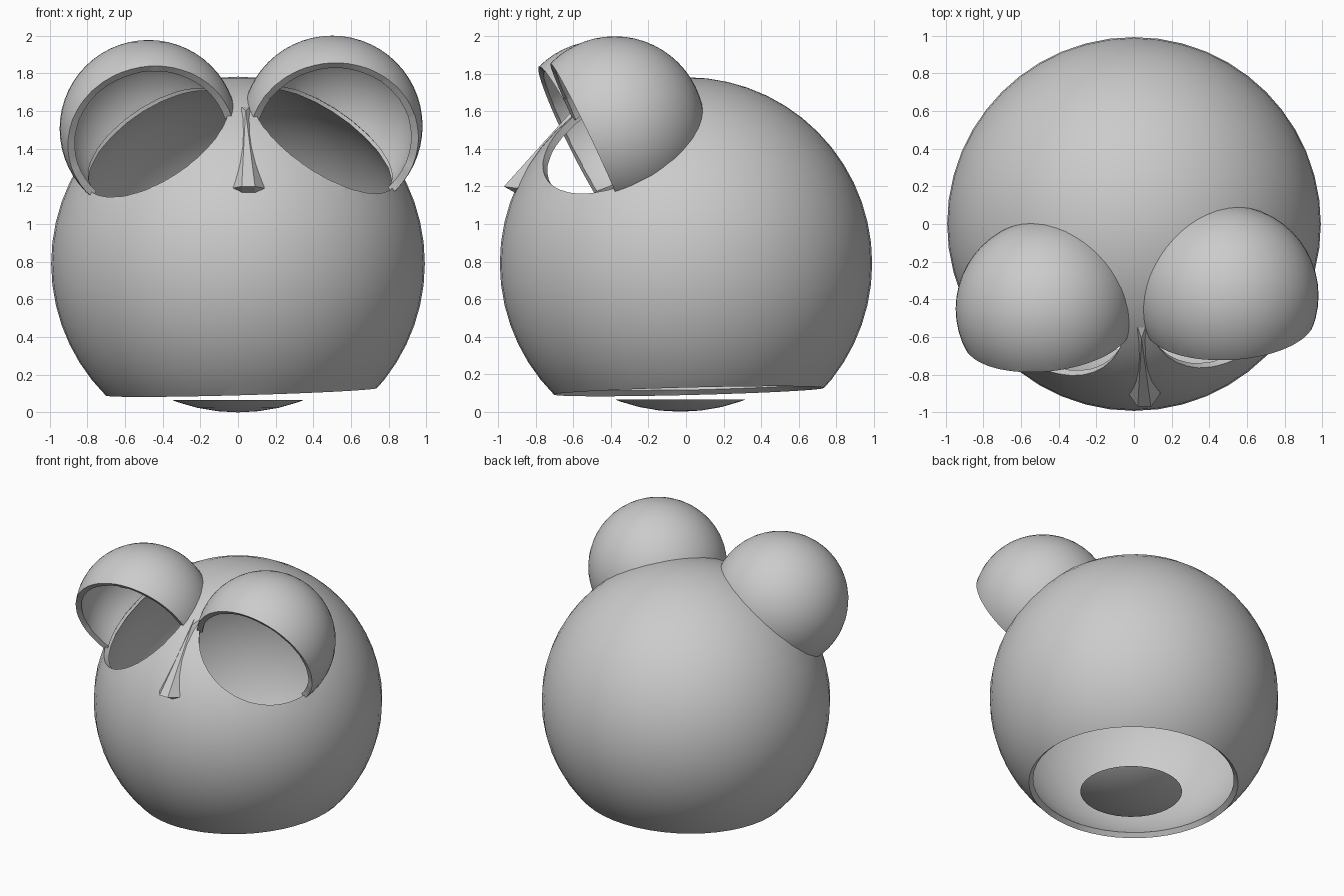
import bpy, bmesh, math
from mathutils import Vector

cube = bpy.data.objects.get("Cube")
if cube:
    bpy.data.objects.remove(cube, do_unlink=True)

grey = bpy.data.materials.new("plain_grey")
grey.use_nodes = True
grey.diffuse_color = (0.6, 0.6, 0.6, 1)
grey.node_tree.nodes["Principled BSDF"].inputs["Base Color"].default_value = (0.6, 0.6, 0.6, 1)

HEAD_C, HEAD_R, WALL = Vector((0, 0, 0.79)), 0.992, 0.04


def make_object(name, bm):
    mesh = bpy.data.meshes.new(name)
    bm.to_mesh(mesh)
    bm.free()
    mesh.materials.append(grey)
    obj = bpy.data.objects.new(name, mesh)
    bpy.context.collection.objects.link(obj)
    return obj


def ball(name, centre, radius, plane=None, fill=False):
    """Sphere, optionally cut by a plane (point, normal) that drops the normal side."""
    bm = bmesh.new()
    bmesh.ops.create_uvsphere(bm, u_segments=48, v_segments=28, radius=radius)
    bmesh.ops.translate(bm, verts=bm.verts, vec=centre)
    if plane:
        cut = bmesh.ops.bisect_plane(bm, geom=bm.verts[:] + bm.edges[:] + bm.faces[:],
                                     plane_co=plane[0], plane_no=plane[1], clear_outer=True)
        if fill:
            rim = [e for e in cut["geom_cut"] if isinstance(e, bmesh.types.BMEdge)]
            bmesh.ops.contextual_create(bm, geom=rim)
            bmesh.ops.recalc_face_normals(bm, faces=bm.faces)
    return make_object(name, bm)


def helper(obj):
    obj.hide_render = True
    obj.hide_set(True)
    return obj


def thicken(obj):
    mod = obj.modifiers.new("wall", 'SOLIDIFY')
    mod.thickness, mod.offset = WALL, -1


def carve(obj, cutter):
    mod = obj.modifiers.new("carve", 'BOOLEAN')
    mod.operation, mod.solver, mod.object = 'DIFFERENCE', 'EXACT', cutter


def finish(obj, angle=35):
    bpy.ops.object.select_all(action='DESELECT')
    obj.select_set(True)
    bpy.context.view_layer.objects.active = obj
    for mod in list(obj.modifiers):
        bpy.ops.object.modifier_apply(modifier=mod.name)
    bpy.ops.object.shade_smooth_by_angle(angle=math.radians(angle))


# Hollow head with a slightly tilted open base
head = ball("head", HEAD_C, HEAD_R, (Vector((0, 0, 0.108)), Vector((0.028, 0.025, -1))))
thicken(head)
head_hollow = helper(ball("head_hollow", HEAD_C, HEAD_R - WALL / 2))

# Domed eyelids: centre, radius, point on rim, rim facing direction
lids = {
    "left": ((0.5, -0.38, 1.52), 0.48, (0.5, -0.72, 1.85), (0.05, -0.9, -0.43)),
    "right": ((-0.475, -0.45, 1.505), 0.472, (-0.47, -0.78, 1.83), (0.1, -0.89, -0.44)),
}
for side, (centre, radius, point, facing) in lids.items():
    lid = ball(side + "_eyelid", Vector(centre), radius, (Vector(point), Vector(facing)))
    thicken(lid)
    carve(lid, head_hollow)
    finish(lid)
    # Eye opening through the head
    carve(head, helper(ball(side + "_eye_cutter", Vector(centre), radius - WALL / 2)))
finish(head)

# Faceted nose running down from the bridge
bm = bmesh.new()
for p in [(0.02, -0.55, 1.62), (0.06, -0.55, 1.62), (0.04, -0.61, 1.6),
          (-0.03, -0.9, 1.19), (0.02, -0.97, 1.2), (0.09, -0.97, 1.2),
          (0.14, -0.9, 1.19), (0.09, -0.89, 1.155), (0.02, -0.89, 1.155)]:
    bm.verts.new(p)
bmesh.ops.convex_hull(bm, input=bm.verts[:])
bmesh.ops.recalc_face_normals(bm, faces=bm.faces)
make_object("nose", bm)

# Shallow rounded base plate below the opening
base = ball("base_plate", Vector((0, -0.03, 0.975)), 0.975,
            (Vector((0, 0, 0.066)), Vector((0, 0, 1))), fill=True)
finish(base, 15)

for cutter in [o for o in bpy.data.objects if o.hide_render and
               (o.name.endswith("_cutter") or o.name == "head_hollow")]:
    bpy.data.objects.remove(cutter, do_unlink=True)
